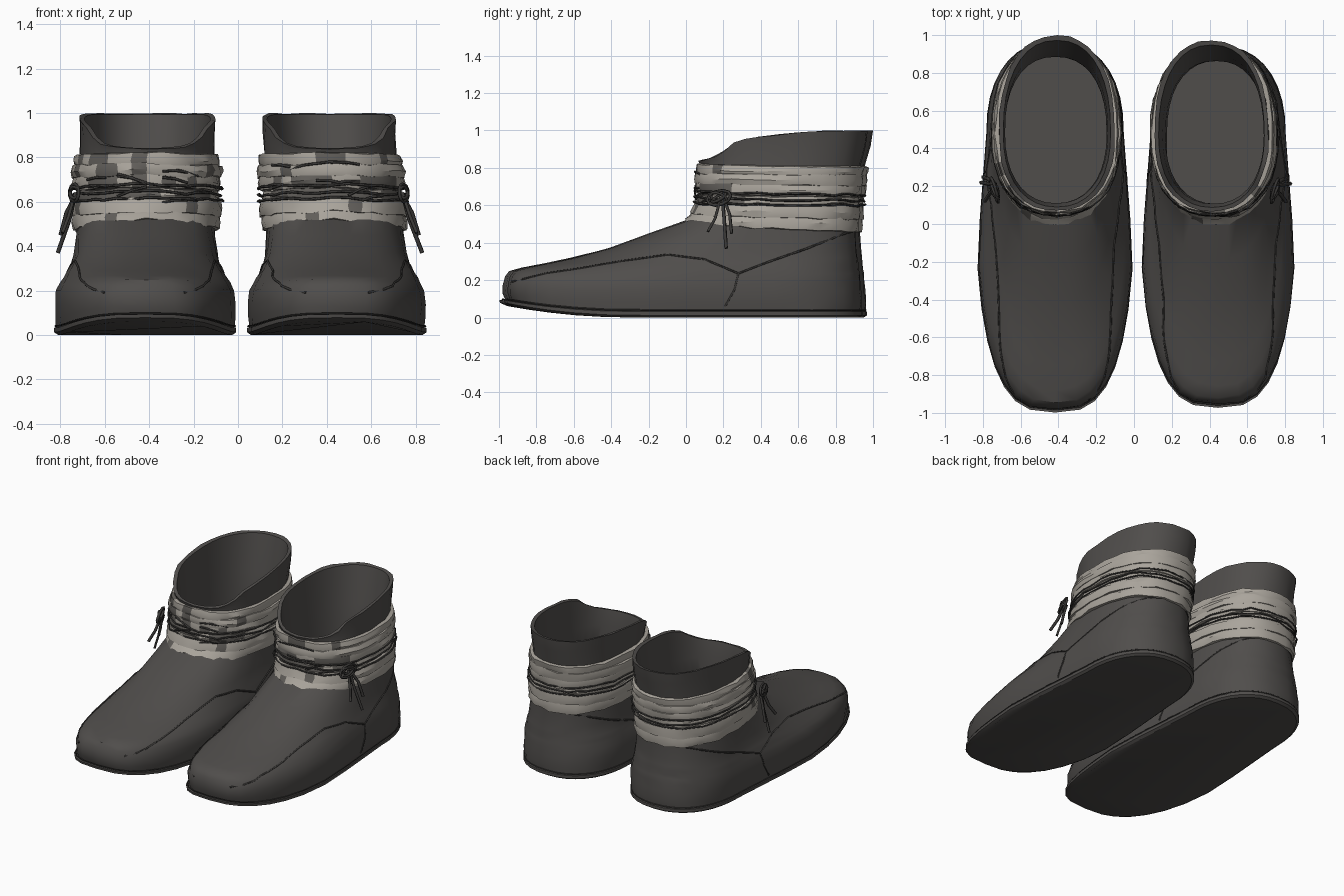
import bpy, bmesh, math, random
from mathutils import Vector
from mathutils.bvhtree import BVHTree

if "Cube" in bpy.data.objects:
    bpy.data.objects.remove(bpy.data.objects["Cube"])

random.seed(4)
SEG = 36


def material(name, rgb):
    m = bpy.data.materials.new(name)
    m.diffuse_color = (*rgb, 1)
    m.use_nodes = True
    m.node_tree.nodes["Principled BSDF"].inputs["Base Color"].default_value = m.diffuse_color
    return m


LEATHER = material("dark leather", (0.080, 0.075, 0.071))
WRAP = material("linen wrap", (0.40, 0.372, 0.33))
STAIN = material("stained linen", (0.12, 0.112, 0.102))
CORD = material("dark cord", (0.040, 0.038, 0.036))

# Outer profile of the boot: height, front y, back y, half width
LEVELS = [(.03, -.965, .96, .355), (.08, -.98, .965, .360), (.14, -.978, .96, .361),
          (.20, -.968, .955, .358), (.235, -.945, .95, .351), (.26, -.88, .945, .345), (.29, -.75, .945, .338),
          (.32, -.62, .94, .331), (.37, -.42, .935, .323), (.45, -.20, .93, .314),
          (.53, .03, .93, .306), (.60, .075, .93, .302), (.80, .08, .955, .302),
          (.90, .08, .985, .305)]
# Collar rise from front to back: fraction of depth, fraction of rise
RISE = [(0, 0), (.08, .1), (.14, .3), (.2, .58), (.3, .77), (.5, .9), (.72, 1), (1, 1)]


def lookup(table, v):
    for a, b in zip(table, table[1:]):
        if v <= b[0]:
            t = max(0, (v - a[0]) / (b[0] - a[0]))
            return [p + (q - p) * t for p, q in zip(a, b)]
    return table[-1]


def outline(yf, yb, w, zf, zb=None, jitter=0.0):
    """Foot-shaped ring, with the front and back at different heights if wanted."""
    zb = zf if zb is None else zb
    ym = .48
    pf = 2.2 + .8 * min(1, max(0, -yf + .1))
    pf -= .5 * min(1, max(0, (zf - .17) / .12)) * (pf - 2.2) / .8
    ball = .18 - .13 * min(1, max(0, (zf - .2) / .2))
    pts = []
    for i in range(SEG):
        a = math.tau * i / SEG
        c, s = math.cos(a), math.sin(a)
        p = 2.3 if s > 0 else pf
        x = w * math.copysign(abs(c) ** (2 / p), c)
        y = ym + math.copysign(abs(s) ** (2 / p), s) * ((yb - ym) if s > 0 else (ym - yf))
        b = min(1, max(0, (.45 - y) / .75))
        x *= 1 + ball * b * b * (3 - 2 * b)
        u = max(0, min(1, (y - yf) / (yb - yf)))
        z = zf + (zb - zf) * (lookup(RISE, u)[1] if zb > zf else u ** .42)
        j = Vector([random.uniform(-jitter, jitter) for _ in range(3)])
        pts.append(Vector((x, y, z)) + j)
    return pts


def placed(p, side):
    """Put a point on the left or right foot, lift the toe and lean the shaft inward."""
    x, y, z = p
    lean = min(1, max(0, (z - .3) / .6))
    if y < -.3:
        z += .07 * ((-y - .3) / .7) ** 2 * max(0, 1 - z / .3)
    if side < 0:
        return Vector((-.418 - x + .01 * lean, y, z))
    return Vector((.445 + x * .985 - .035 * lean, y * .975, z))


def loft(name, rings, side, mats, closed=False, angle=35, rule=None):
    bm = bmesh.new()
    rows = [[bm.verts.new(placed(p, side)) for p in r] for r in rings]
    pairs = list(zip(rows, rows[1:])) + ([(rows[-1], rows[0])] if closed else [])
    n = len(rows[0])
    for k, (a, b) in enumerate(pairs):
        for i in range(n):
            j = (i + 1) % n
            f = bm.faces.new((a[i], a[j], b[j], b[i]))
            if rule:
                f.material_index = rule(k, i)
    if not closed:
        bm.faces.new(rows[0])
        bm.faces.new(rows[-1])
    bmesh.ops.recalc_face_normals(bm, faces=bm.faces)
    me = bpy.data.meshes.new(name)
    bm.to_mesh(me)
    bm.free()
    ob = bpy.data.objects.new(name, me)
    bpy.context.collection.objects.link(ob)
    for m in mats:
        me.materials.append(m)
    bpy.ops.object.select_all(action='DESELECT')
    ob.select_set(True)
    bpy.context.view_layer.objects.active = ob
    bpy.ops.object.shade_smooth_by_angle(angle=math.radians(angle))
    return ob


def cord(name, paths, radius, cyclic=False, mat=CORD):
    cu = bpy.data.curves.new(name, 'CURVE')
    cu.dimensions = '3D'
    cu.bevel_depth = radius
    cu.bevel_resolution = 0
    cu.use_fill_caps = True
    for path in paths:
        sp = cu.splines.new('POLY')
        sp.points.add(len(path) - 1)
        for q, p in zip(sp.points, path):
            q.co = (*p, 1)
        sp.use_cyclic_u = cyclic
    cu.materials.append(mat)
    ob = bpy.data.objects.new(name, cu)
    bpy.context.collection.objects.link(ob)
    return ob


def around(z, off, zb=None, jitter=0.0):
    _, yf, yb, w = lookup(LEVELS, z)
    return outline(yf - off * .8, yb + off * .6, w + off, z, zb, jitter)


# Side seams as (y, z): vamp edge, heel panel edge, short drop to the sole
SEAMS = [[(-.93, .19), (-.75, .235), (-.55, .265), (-.35, .30), (-.1, .335), (.1, .31), (.28, .235)],
         [(.28, .235), (.45, .30), (.65, .37), (.85, .45), (.92, .47)],
         [(.28, .235), (.26, .15), (.21, .06)]]

# Wrap strips: bottom front, bottom back, top front, top back, offset
STRIPS = [(.52, .455, .575, .535, .022), (.555, .52, .625, .60, .030),
          (.60, .585, .665, .645, .016), (.665, .64, .735, .71, .026),
          (.715, .70, .775, .765, .032), (.755, .745, .825, .81, .022)]

for side, tag in ((-1, "left"), (1, "right")):
    # Sole slab
    sole = [outline(-.955, .95, .348, 0), outline(-.995, .968, .363, .012),
            outline(-.998, .968, .363, .032), outline(-.96, .955, .353, .036)]
    loft(tag + "_sole", sole, side, [LEATHER])

    # Hollow boot: outer wall, rim, lining and insole
    rings = [outline(f, b, w, z, jitter=.003) for z, f, b, w in LEVELS[:-1]]
    rings += [outline(.08, .985, .304, .815, .92, .003), outline(.07, .998, .308, .838, .998, .003),
              outline(.09, .972, .284, .842, .993), outline(.11, .92, .272, .74),
              outline(.11, .885, .27, .52), outline(-.18, .885, .272, .35), outline(-.4, .89, .28, .08)]
    boot = loft(tag + "_boot", rings, side, [LEATHER])

    # Stitched seams laid on the leather
    bvh = BVHTree.FromPolygons([v.co for v in boot.data.vertices],
                               [p.vertices for p in boot.data.polygons])
    cx = -.42 if side < 0 else .445
    paths = []
    for seam in SEAMS:
        fine = [Vector(a).lerp(Vector(b), t / 3) for a, b in zip(seam, seam[1:]) for t in range(3)]
        fine.append(Vector(seam[-1]))
        for d in (-1, 1):
            hits = [bvh.ray_cast(Vector((cx + d, y, z)), Vector((-d, 0, 0)))[0] for y, z in fine]
            hits = [h for h in hits if h]
            if len(hits) > 1:
                paths.append(hits)
    cord(tag + "_seams", paths, .006)
    welt = [placed(p, side) for p in outline(-.982, .962, .36, .04)]
    cord(tag + "_welt", [welt], .004, True)

    # Linen strips around the ankle, with worn dark patches at the front
    for n, (bf, bb, tf, tb, off) in enumerate(STRIPS):
        prof = [around(bf, -.01, bb), around(bf + .004, off, bb + .004, .006),
                around((bf + tf) / 2, off + .008, (bb + tb) / 2, .005),
                around(tf - .004, off, tb - .004, .006), around(tf, -.01, tb)]
        chance = (.08, .1, .9, .55, .35, .35)[n]
        patch = [SEG * .57 < i < SEG * .93 and random.random() < chance for i in range(SEG)]
        loft(f"{tag}_wrap_{n + 1}", prof, side, [WRAP, STAIN], True, 30, lambda k, i: int(patch[i]))

    # Thin cords tied over the wrap
    ties = [[placed(p, side) for p in around(z, off, zb, .006)]
            for z, zb, off in ((.615, .60, .040), (.645, .625, .034), (.68, .655, .036))]
    cord(tag + "_ties", ties, .006, True)

    # Frayed strands at the front of the wrap
    frays = []
    for _ in range(9):
        i, z = random.randrange(int(SEG * .64), int(SEG * .88)), random.uniform(.6, .78)
        a = around(z, .036)[i]
        b = around(z + random.uniform(-.03, .05), .036)[i + random.choice((-2, 2))]
        frays.append([placed(p, side) for p in (a, a.lerp(b, .5) + Vector((0, -.008, .006)), b)])
    cord(tag + "_frayed_strands", frays, .006)

    # Knot loops and hanging ends on the outer side
    loops = []
    for r, tilt in ((.05, .3), (.035, -.5), (.03, 1.0)):
        loops.append([placed((.325 + .02 * math.cos(a + tilt), .18 + r * 1.3 * math.cos(a),
                              .64 + r * .8 * math.sin(a + tilt)), side)
                      for a in [math.tau * i / 10 for i in range(10)]])
    cord(tag + "_knot", loops, .009, True)
    ends = [[(.32, .2, .64), (.345, .21, .52), (.395, .22, .37)],
            [(.32, .19, .64), (.35, .16, .53), (.375, .12, .46)],
            [(.32, .21, .63), (.36, .24, .55), (.385, .25, .45)]]
    cord(tag + "_hanging_ends", [[placed(p, side) for p in e] for e in ends], .010)
